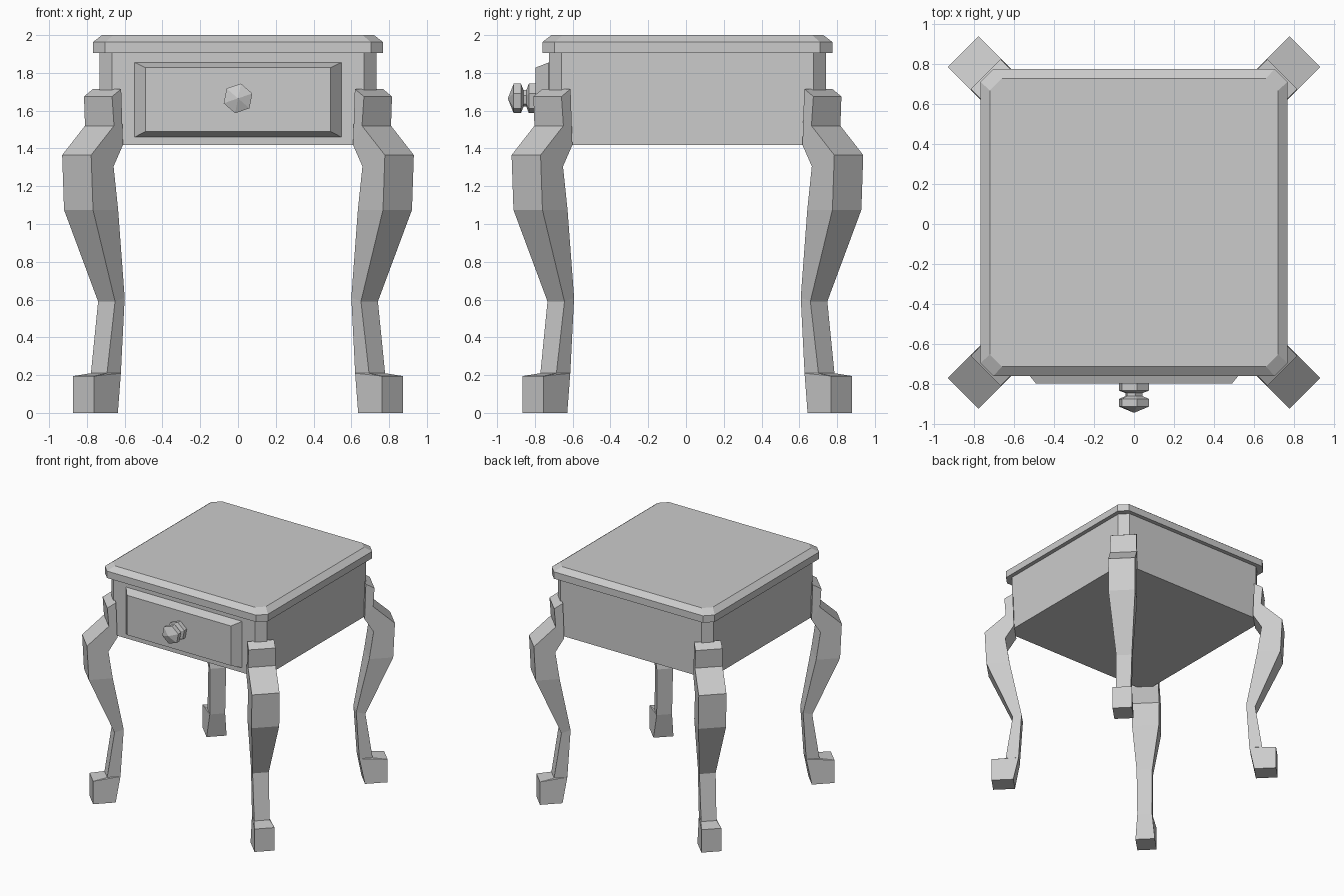
import bpy
import bmesh
from math import cos, sin, radians, sqrt
from mathutils import Vector

cube = bpy.data.objects.get("Cube")
if cube:
    bpy.data.objects.remove(cube, do_unlink=True)

GREY = (0.6, 0.6, 0.6, 1.0)
paint = bpy.data.materials.new("plain grey")
paint.use_nodes = True
paint.diffuse_color = GREY
paint.node_tree.nodes["Principled BSDF"].inputs["Base Color"].default_value = GREY

MID_Y = 0.0075  # the knob pushes the table body slightly back


def loft(name, rings):
    """Join equal-length rings of points with flat faces and cap both ends."""
    bm = bmesh.new()
    loops = [[bm.verts.new(p) for p in ring] for ring in rings]
    n = len(loops[0])
    for a, b in zip(loops, loops[1:]):
        for i in range(n):
            j = (i + 1) % n
            bm.faces.new((a[i], a[j], b[j], b[i]))
    bm.faces.new(loops[0])
    bm.faces.new(loops[-1])
    bmesh.ops.remove_doubles(bm, verts=bm.verts, dist=0.0005)
    bmesh.ops.recalc_face_normals(bm, faces=bm.faces)
    mesh = bpy.data.meshes.new(name)
    bm.to_mesh(mesh)
    bm.free()
    mesh.materials.append(paint)
    obj = bpy.data.objects.new(name, mesh)
    bpy.context.collection.objects.link(obj)
    return obj


def cut_square(half, cut, z):
    """Square outline with its corners cut off."""
    h, c = half, half - cut
    pts = [(h, -c), (h, c), (c, h), (-c, h), (-h, c), (-h, -c), (-c, -h), (c, -h)]
    return [(x, y + MID_Y, z) for x, y in pts]


# Table top with a bevelled upper edge
loft("table_top", [cut_square(0.768, 0.065, 1.904),
                   cut_square(0.768, 0.065, 1.963),
                   cut_square(0.72, 0.06, 2.0)])

# Drawer case
loft("case", [cut_square(0.733, 0.066, 1.418), cut_square(0.733, 0.066, 1.91)])


# Raised drawer front
def panel(x, low, high, y):
    return [(-x, y, low), (x, y, low), (x, y, high), (-x, y, high)]


loft("drawer_front", [panel(0.547, 1.46, 1.855, -0.72),
                      panel(0.547, 1.46, 1.855, -0.727),
                      panel(0.49, 1.49, 1.828, -0.797)])


# Six-sided knob, pointed at the front
def hexagon(r, y):
    angles = [radians(19 + 60 * i) for i in range(6)]
    return [(r * cos(a), y, 1.665 + r * sin(a)) for a in angles]


KNOB = [(0.08, -0.79), (0.08, -0.832), (0.045, -0.845), (0.045, -0.86),
        (0.08, -0.874), (0.08, -0.912), (0.0, -0.943)]
bm_rings = [hexagon(max(r, 0.001), y) for r, y in KNOB]
loft("knob", bm_rings)

# Curved legs set on the diagonals: outer reach, height, width, then inner
LEG = [(1.048, 1.675, 0.21, 0.98, 1.715, 0.21),
       (1.037, 1.52, 0.217, 0.97, 1.418, 0.217),
       (1.208, 1.365, 0.217, 1.04, 1.305, 0.217),
       (1.194, 1.075, 0.217, 1.006, 1.075, 0.217),
       (0.984, 0.59, 0.127, 0.912, 0.61, 0.127),
       (1.041, 0.21, 0.12, 0.937, 0.21, 0.12),
       (1.155, 0.195, 0.157, 0.937, 0.21, 0.12),
       (1.155, 0.0, 0.157, 0.978, 0.0, 0.157)]


def leg(name, sx, sy):
    out = Vector((sx, sy, 0)) / sqrt(2)
    side = Vector((-sy, sx, 0)) / sqrt(2)
    mid = Vector((0, MID_Y, 0))

    def corner(reach, z, offset):
        return mid + out * reach + side * offset + Vector((0, 0, z))

    rings = []
    for uo, zo, wo, ui, zi, wi in LEG:
        rings.append([corner(uo, zo, -wo / 2), corner(uo, zo, wo / 2),
                      corner(ui, zi, wi / 2), corner(ui, zi, -wi / 2)])
    loft(name, rings)


for end, sy in (("front", -1), ("back", 1)):
    for hand, sx in (("left", 1), ("right", -1)):
        leg(f"{end}_{hand}_leg", sx, sy)
